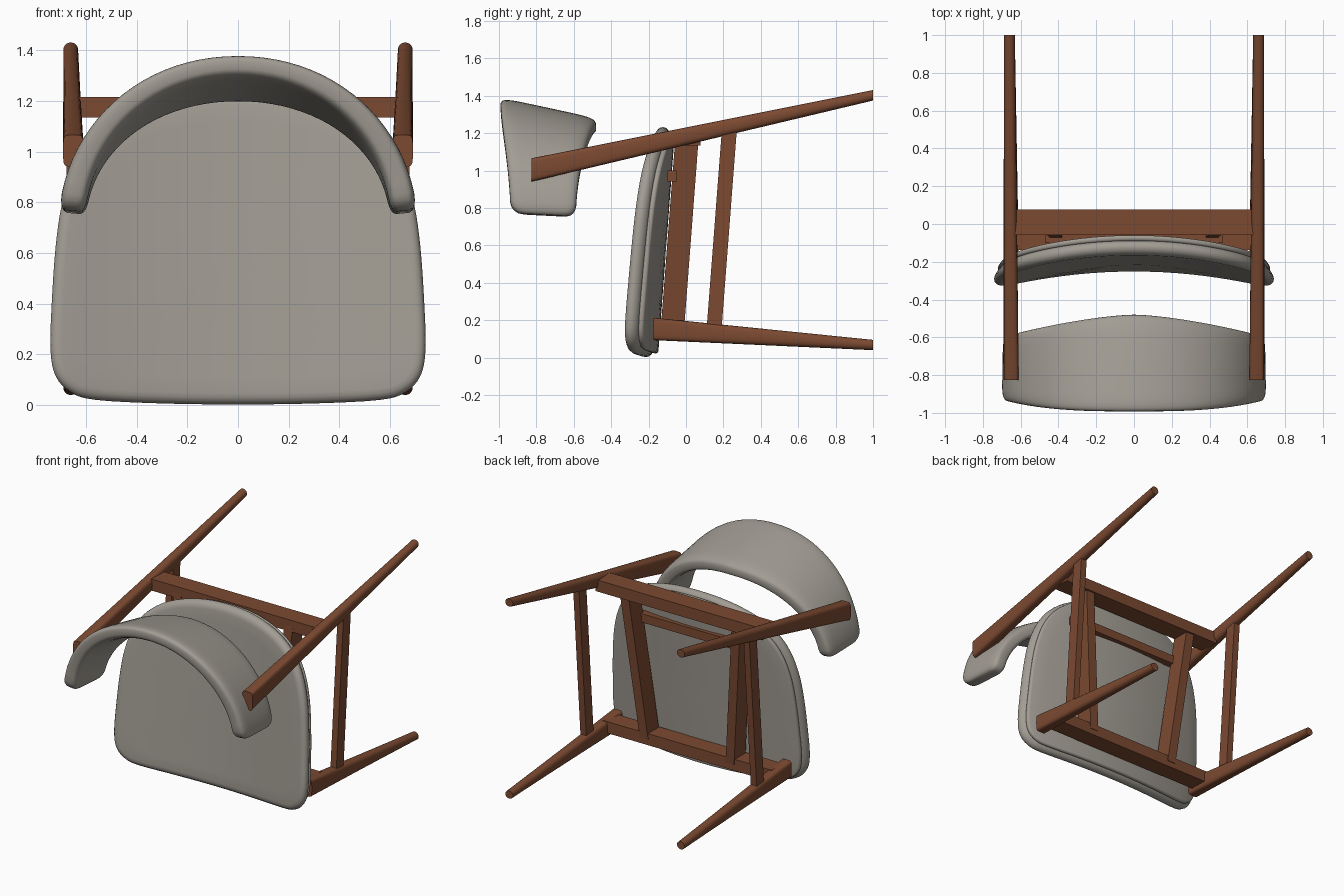
import bpy, bmesh, math
from mathutils import Vector as V

if "Cube" in bpy.data.objects:
    bpy.data.objects.remove(bpy.data.objects["Cube"])

def mat(name, c):
    m = bpy.data.materials.new(name)
    m.diffuse_color = (*c, 1)
    m.use_nodes = True
    m.node_tree.nodes["Principled BSDF"].inputs["Base Color"].default_value = m.diffuse_color
    return m

wood = mat("brown wood", (0.20, 0.068, 0.031))
fabric = mat("warm grey fabric", (0.36, 0.335, 0.295))
X, Y, Z = V((1, 0, 0)), V((0, 1, 0)), V((0, 0, 1))

def loft(name, loops, material, angle=40):
    """Skin a list of equal closed loops and cap both ends."""
    bm = bmesh.new()
    rings = [[bm.verts.new(p) for p in lp] for lp in loops]
    n = len(rings[0])
    for a, b in zip(rings, rings[1:]):
        for i in range(n):
            j = (i + 1) % n
            bm.faces.new((a[i], a[j], b[j], b[i]))
    bm.faces.new(rings[0])
    bm.faces.new(rings[-1])
    bmesh.ops.recalc_face_normals(bm, faces=bm.faces[:])
    me = bpy.data.meshes.new(name)
    bm.to_mesh(me)
    bm.free()
    me.materials.append(material)
    ob = bpy.data.objects.new(name, me)
    bpy.context.collection.objects.link(ob)
    bpy.ops.object.select_all(action='DESELECT')
    ob.select_set(True)
    bpy.context.view_layer.objects.active = ob
    bpy.ops.object.shade_smooth_by_angle(angle=math.radians(angle))
    return ob

def spow(v, e):
    return math.copysign(abs(v) ** e, v)

def superloop(c, u, v, su, sv, e, n=24):
    return [V(c) + u * (su / 2 * spow(math.cos(t), e)) + v * (sv / 2 * spow(math.sin(t), e))
            for t in (2 * math.pi * i / n for i in range(n))]

def bar(name, a, b, u, v, su, sv):
    """Square-edged rail from a to b."""
    k = ((-1, -1), (1, -1), (1, 1), (-1, 1))
    return loft(name, [[V(c) + u * (i * su / 2) + v * (j * sv / 2) for i, j in k]
                       for c in (a, b)], wood)

def leg(name, s, top, tip, top_size, tip_size):
    """Tapered leg: soft rectangle at the top turning into a round tip."""
    loops = []
    for i in range(9):
        t = i / 8
        c = V(top).lerp(V(tip), t)
        c.x *= s
        sx, sz = (p + (q - p) * t for p, q in zip(top_size, tip_size))
        loops.append(superloop(c, X, Z, sx, sz, 0.4 + 0.6 * t))
    loft(name, loops, wood)

# Legs and side rails, mirrored
for s, side in ((1, "right"), (-1, "left")):
    leg("back_leg_" + side, s, (.65, -.825, 1.003), (.66, 1, 1.402), (.08, .125), (.058, .056))
    leg("front_leg_" + side, s, (.65, -.175, .153), (.66, 1, .067), (.08, .12), (.058, .055))
    bar("side_stretcher_" + side, (s * .655, .15, .15), (s * .655, .232, 1.22), X, Y, .045, .08)
    bar("seat_rail_" + side, (s * .33, -.072, .16), (s * .43, .005, 1.17), X, Y, .065, .125)

# Cross rails
bar("front_rail", (-.65, -.075, .16), (.65, -.075, .16), Y, Z, .125, .08)
bar("back_rail", (-.64, .01, 1.175), (.64, .01, 1.175), Y, Z, .135, .08)
bar("seat_crossbar", (-.47, -.075, .97), (.47, -.075, .97), Y, Z, .05, .06)

# Seat outline from a smoothed half profile
half = [(0, .002), (.3, .006), (.56, .02), (.66, .05), (.72, .115), (.74, .22), (.735, .4),
        (.72, .62), (.695, .79), (.645, .94), (.56, 1.06), (.42, 1.155), (.22, 1.215), (0, 1.232)]
ctrl = [V(p) for p in half + [(-x, z) for x, z in half[-2:0:-1]]]
outline = []
for i in range(len(ctrl)):
    a, b, c, d = (ctrl[(i + k) % len(ctrl)] for k in (-1, 0, 1, 2))
    for t in (0, .25, .5, .75):
        outline.append(.5 * (2 * b + (c - a) * t + (2 * a - 5 * b + 4 * c - d) * t * t
                             + (3 * b - a - 3 * c + d) * t ** 3))

def seat_loop(inset, scale, up):
    """Outline pulled in by inset, scaled to the centre, laid on the dished seat surface."""
    pts, n = [], len(outline)
    for i, p in enumerate(outline):
        d = (outline[(i + 1) % n] - outline[i - 1]).normalized()
        q = p + V((-d.y, d.x)) * inset
        x, z = q.x * scale, .6 + (q.y - .6) * scale
        pts.append(V((x, -.15 + .075 * z - .085 * (x / .7) ** 2 - up, z)))
    return pts

def pad(name, low, high, inset, r):
    inner = (.1, .3, .5, .7, .88)
    loops = [seat_loop(inset + r, k, low) for k in inner]
    h = (high - low) / 2
    for i in range(9):
        a = math.pi * (i / 8 - .5)
        loops.append(seat_loop(inset + r * (1 - math.cos(a)), 1, low + h + h * math.sin(a)))
    loops += [seat_loop(inset + r, k, high) for k in reversed(inner)]
    loft(name, loops, fabric, 60)

pad("seat_shell", 0, .03, .02, .012)
pad("seat_cushion", .026, .105, 0, .045)

# Curved backrest: rounded section swept round an elliptical arch
def rest_loop(t, grow):
    w = abs(math.cos(t))
    y0 = -.992 + .055 * w ** 3 + (1 - grow) * .07      # upper edge
    y1 = -.48 - .11 * w ** 1.5 - (1 - grow) * .05      # lower edge
    pts = []
    for i in range(40):
        a = 2 * math.pi * i / 40
        u = .5 + .5 * spow(math.cos(a), .55) * (.55 + .45 * grow)
        v = .5 + .5 * spow(math.sin(a), .3)
        bo = .69 - .11 * v                             # leans back towards the top
        rx = .605 + .105 * u - .006 * v
        rz = bo - .095 * (1 - u)
        pts.append(V((rx * spow(math.cos(t), .97), y0 + (y1 - y0) * v,
                      .70 + rz * spow(math.sin(t), .97))))
    return pts

t0, loops = .097, []
ends = [0, .01, .03, .06, .1]
ts = [t0 + e for e in ends]
ts += [t0 + .1 + (math.pi - 2 * t0 - .2) * i / 40 for i in range(1, 40)]
ts += [math.pi - t0 - e for e in reversed(ends)]
for t in ts:
    k = min(1, (min(t, math.pi - t) - t0) / .1)
    loops.append(rest_loop(t, math.sqrt(max(0, 1 - (1 - k) ** 2))))
loft("backrest", loops, fabric, 50)
